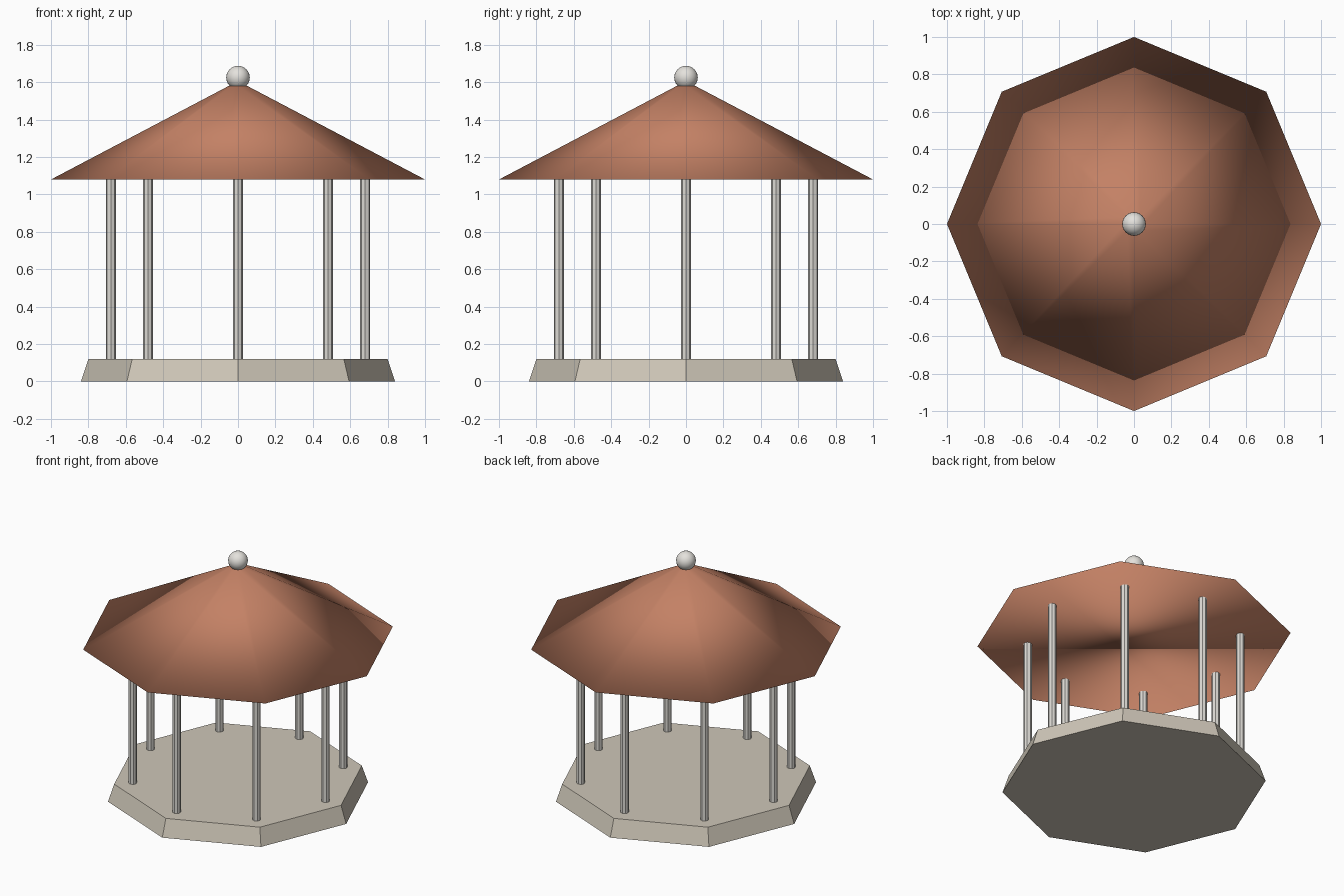
import bpy
from math import cos, sin, pi

if "Cube" in bpy.data.objects:
    bpy.data.objects.remove(bpy.data.objects["Cube"])


def paint(obj, name, color):
    mat = bpy.data.materials.get(name) or bpy.data.materials.new(name)
    mat.diffuse_color = (*color, 1)
    mat.use_nodes = True
    mat.node_tree.nodes["Principled BSDF"].inputs["Base Color"].default_value = mat.diffuse_color
    obj.data.materials.append(mat)


def frustum(name, sides, r_low, r_high, z_low, z_high, x=0, y=0, turn=0):
    bpy.ops.mesh.primitive_cone_add(
        vertices=sides, radius1=r_low, radius2=r_high, depth=z_high - z_low,
        location=(x, y, (z_low + z_high) / 2), rotation=(0, 0, turn))
    obj = bpy.context.object
    obj.name = name
    return obj


# Octagonal stone plinth with sloping sides
base = frustum("base", 8, 0.84, 0.80, 0, 0.12)
paint(base, "stone", (0.62, 0.57, 0.48))

# Eight slender columns, one at each corner
for i in range(8):
    a = i * pi / 4
    frustum(f"column_{i + 1}", 8, 0.027, 0.027, 0.12, 1.08,
            0.68 * cos(a), 0.68 * sin(a), a)
    paint(bpy.context.object, "column_stone", (0.72, 0.70, 0.66))

# Octagonal tiled roof, softly shaded, with a small flat top
roof = frustum("roof", 8, 1.0, 0.05, 1.08, 1.58)
bpy.ops.object.shade_smooth()
paint(roof, "terracotta", (0.55, 0.22, 0.13))

# Ball finial
bpy.ops.mesh.primitive_uv_sphere_add(segments=24, ring_count=12, radius=0.063,
                                     location=(0, 0, 1.625))
finial = bpy.context.object
finial.name = "finial"
bpy.ops.object.shade_smooth()
paint(finial, "finial_stone", (0.78, 0.76, 0.72))
